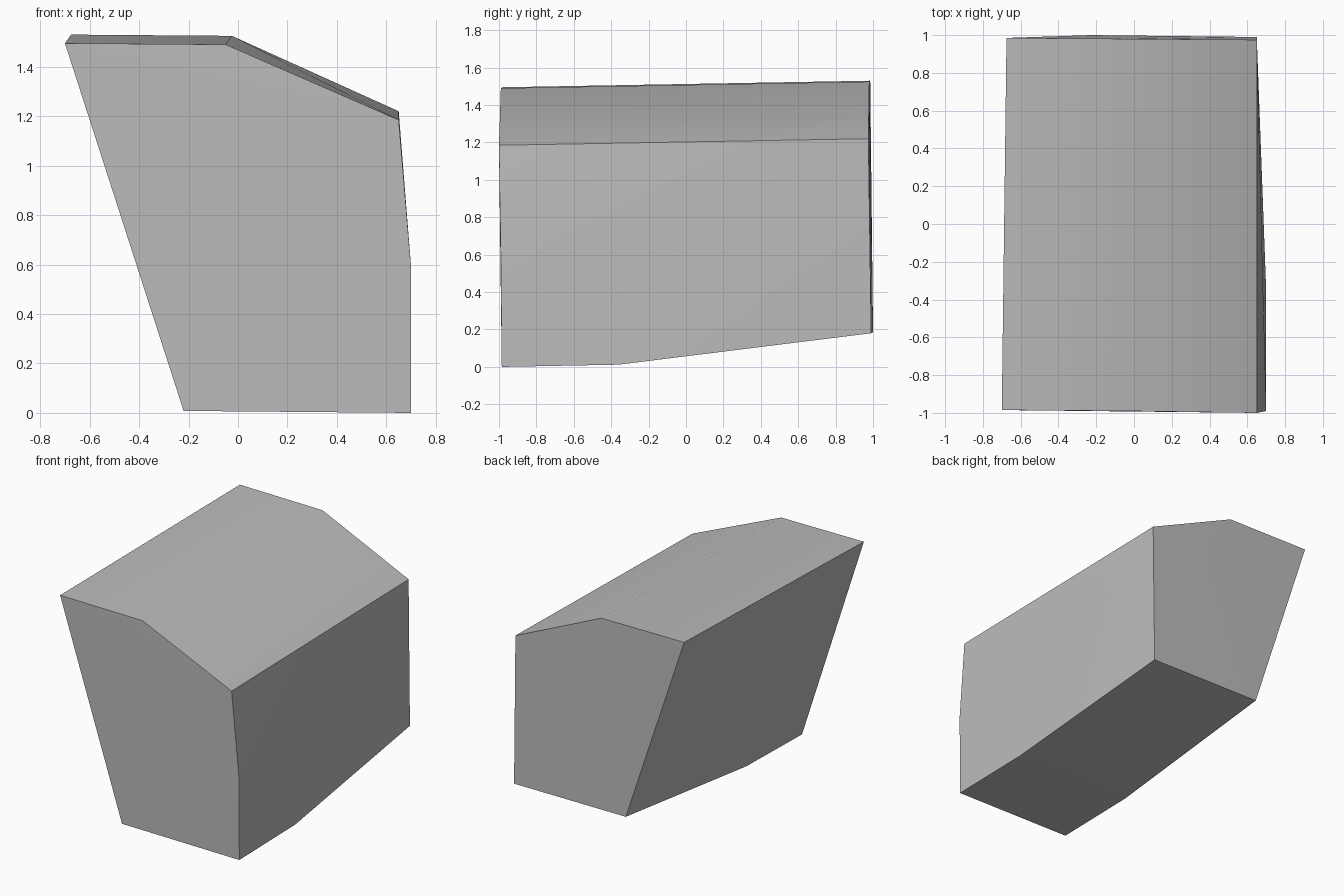
import bpy
import bmesh
import math

cube = bpy.data.objects.get("Cube")
if cube:
    bpy.data.objects.remove(cube, do_unlink=True)

# One plain grey for the whole block
grey = bpy.data.materials.new("plain_grey")
grey.use_nodes = True
colour = (0.5, 0.5, 0.5, 1.0)
grey.diffuse_color = colour
grey.node_tree.nodes["Principled BSDF"].inputs["Base Color"].default_value = colour

# Front outline, rear outline and the crease where the underside starts to rise
front = [(-0.70, -0.985, 1.495), (-0.05, -0.99, 1.49), (0.65, -1.0, 1.185),
         (0.70, -0.99, 0.59), (0.70, -0.985, 0.0), (-0.22, -0.98, 0.008)]
rear = [(-0.675, 0.985, 1.53), (-0.025, 0.98, 1.525), (0.65, 0.975, 1.22),
        (0.65, 0.99, 0.18), (-0.23, 1.0, 0.185)]
underside_crease = [(0.70, -0.36, 0.012), (-0.22, -0.36, 0.02)]

# Wrap the outlines into a closed convex block
bm = bmesh.new()
for point in front + rear + underside_crease:
    bm.verts.new(point)
bmesh.ops.convex_hull(bm, input=bm.verts[:])
bmesh.ops.recalc_face_normals(bm, faces=bm.faces[:])
mesh = bpy.data.meshes.new("faceted_block")
bm.to_mesh(mesh)
bm.free()
mesh.materials.append(grey)

block = bpy.data.objects.new("faceted_block", mesh)
bpy.context.collection.objects.link(block)

# Soft shading across the roof ridge and shallow bends, crisp outer edges
bpy.ops.object.select_all(action="DESELECT")
block.select_set(True)
bpy.context.view_layer.objects.active = block
bpy.ops.object.shade_smooth_by_angle(angle=math.radians(30))
